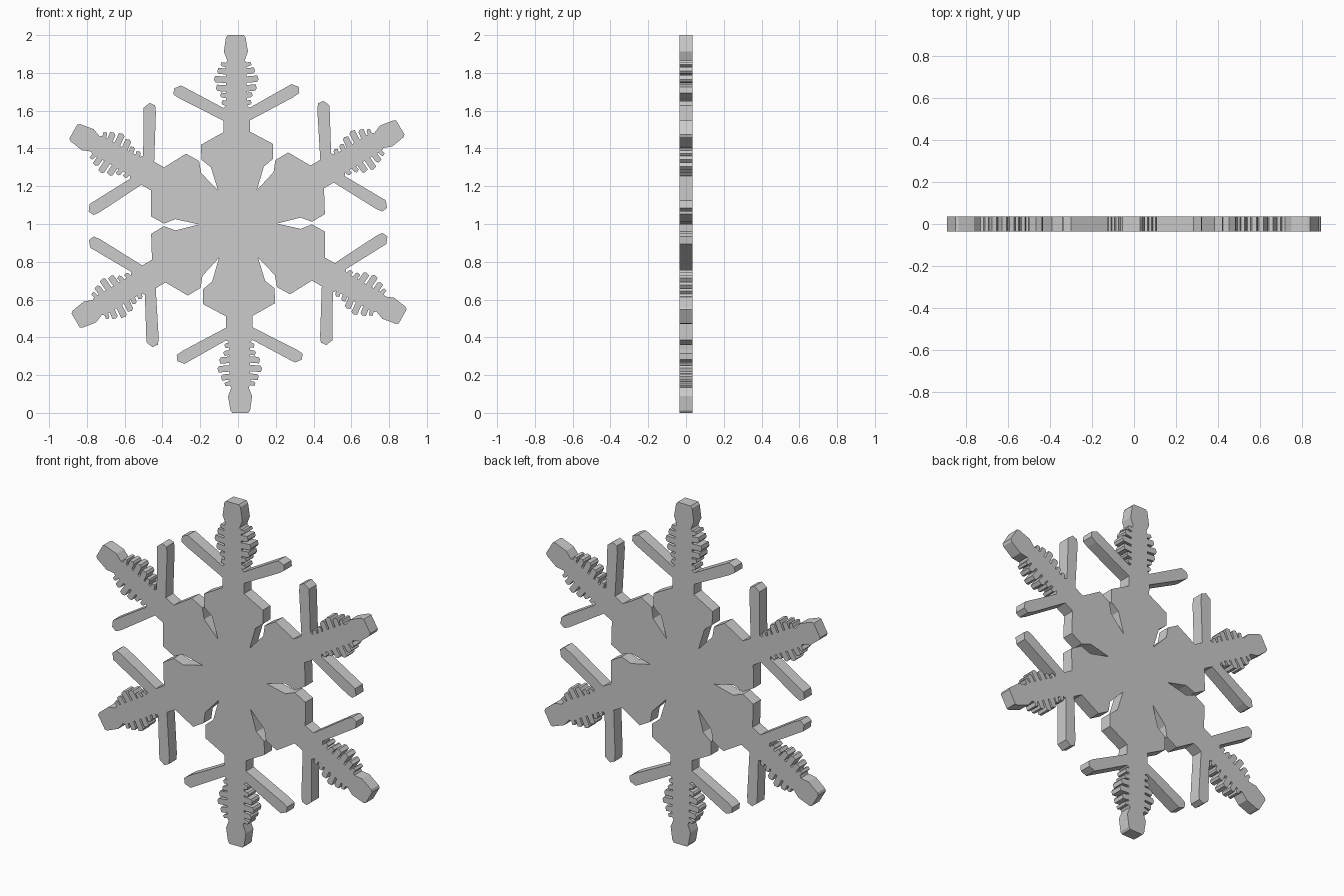
import bpy, bmesh
from math import sin, cos, radians

if "Cube" in bpy.data.objects:
    bpy.data.objects.remove(bpy.data.objects["Cube"])

HALF = 0.035      # half the plate thickness
TILT = 0.7        # slight spin of the whole flake, degrees


def half_arm():
    """Outline of one side of an arm: (distance along arm, half width)."""
    # hexagonal plate, stem, side branch with blunt tip
    pts = [(0.178, 0.103), (0.302, 0.140), (0.343, 0.190), (0.422, 0.190),
           (0.488, 0.070), (0.548, 0.070), (0.668, 0.302), (0.690, 0.333),
           (0.722, 0.330), (0.737, 0.292), (0.615, 0.070)]
    # small feathery lobes, leaning outward
    for u, reach, w in [(0.640, 0.080, 0.026), (0.680, 0.086, 0.026),
                        (0.718, 0.108, 0.034), (0.764, 0.118, 0.034),
                        (0.808, 0.100, 0.032), (0.843, 0.082, 0.022)]:
        pts += [(u - w / 2, 0.055), (u - w / 2 + 0.004, reach - 0.008),
                (u, reach), (u + w / 2 + 0.004, reach - 0.006),
                (u + w / 2, 0.055)]
    # flared end cap
    pts += [(0.866, 0.046), (0.912, 0.064), (0.988, 0.052), (1.0, 0.042)]
    return pts


side = half_arm()
outline = [(u, -v) for u, v in side] + [(u, v) for u, v in reversed(side)]

bm = bmesh.new()
centre = bm.verts.new((0, -HALF, 1))
# six arms, each a flat face meeting at the centre
for k in range(6):
    a = radians(90 + TILT + 60 * k)
    arm = [bm.verts.new((u * cos(a) - v * sin(a), -HALF,
                         1 + u * sin(a) + v * cos(a))) for u, v in outline]
    bm.faces.new([centre] + arm)
bmesh.ops.remove_doubles(bm, verts=bm.verts, dist=0.002)

# thicken the flake
res = bmesh.ops.extrude_face_region(bm, geom=bm.faces[:], use_keep_orig=True)
new = [g for g in res["geom"] if isinstance(g, bmesh.types.BMVert)]
bmesh.ops.translate(bm, verts=new, vec=(0, 2 * HALF, 0))
bmesh.ops.recalc_face_normals(bm, faces=bm.faces[:])
bmesh.ops.triangulate(bm, faces=[f for f in bm.faces if len(f.verts) > 4],
                      ngon_method='EAR_CLIP')

mesh = bpy.data.meshes.new("snowflake")
bm.to_mesh(mesh)
bm.free()
flake = bpy.data.objects.new("snowflake", mesh)
bpy.context.collection.objects.link(flake)
